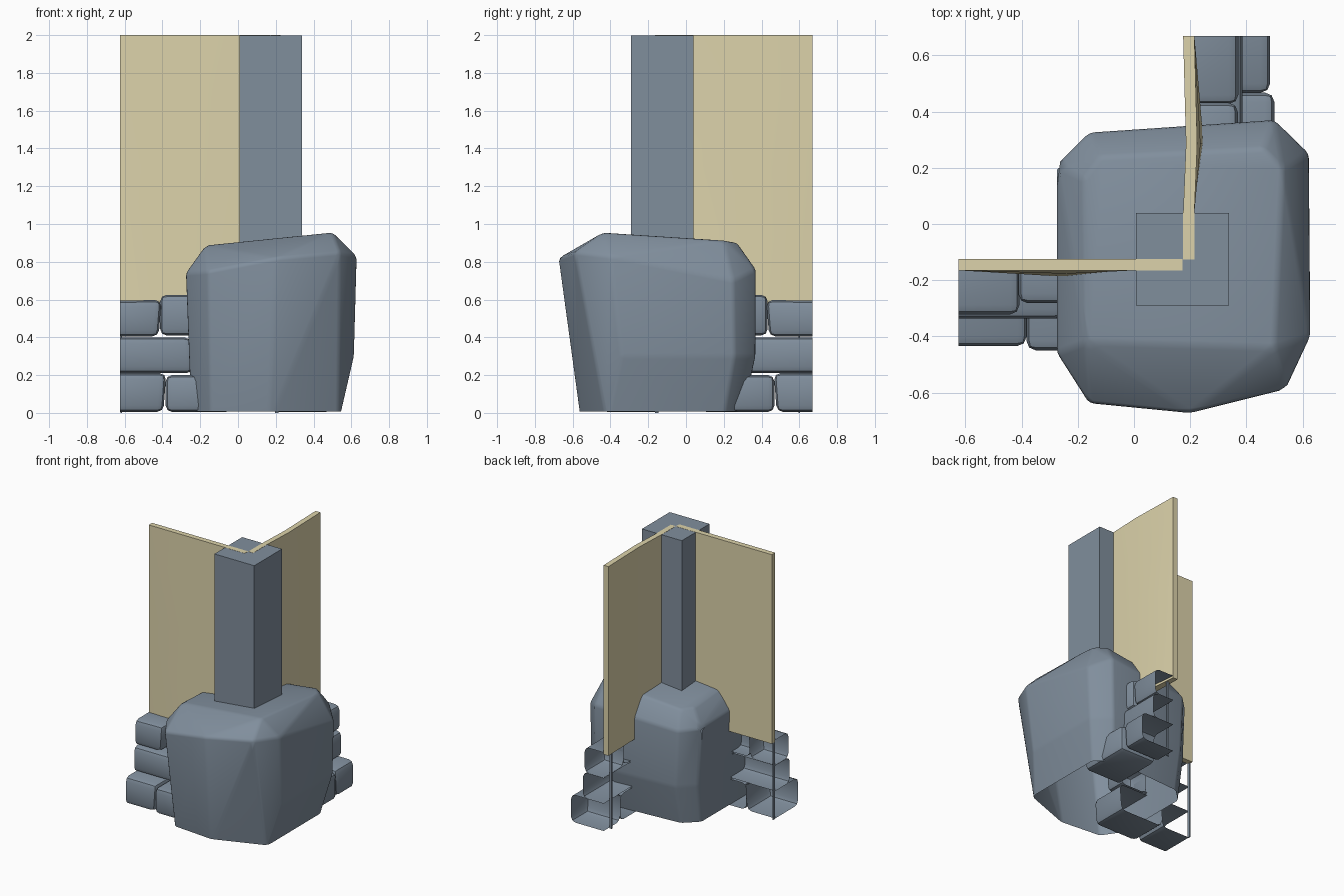
import bpy, bmesh
from mathutils import Matrix, Vector

if "Cube" in bpy.data.objects:
    bpy.data.objects.remove(bpy.data.objects["Cube"])


def material(name, rgb):
    m = bpy.data.materials.new(name)
    m.diffuse_color = (*rgb, 1)
    m.use_nodes = True
    m.node_tree.nodes["Principled BSDF"].inputs["Base Color"].default_value = m.diffuse_color
    return m


SLATE = material("slate_stone", (0.217, 0.272, 0.335))
PLASTER = material("tan_plaster", (0.72, 0.65, 0.405))

# Mirror across the corner diagonal: front wall -> right wall
MIRROR = Matrix(((0, -1, 0, 0.05), (-1, 0, 0, 0.045), (0, 0, 1, 0), (0, 0, 0, 1)))


def finish(bm, name, mat, mirrored=False, smooth=True):
    if mirrored:
        bm.transform(MIRROR)
        bmesh.ops.reverse_faces(bm, faces=bm.faces)
    me = bpy.data.meshes.new(name)
    bm.to_mesh(me)
    bm.free()
    me.materials.append(mat)
    ob = bpy.data.objects.new(name, me)
    bpy.context.collection.objects.link(ob)
    if smooth:
        bpy.ops.object.select_all(action='DESELECT')
        ob.select_set(True)
        bpy.context.view_layer.objects.active = ob
        bpy.ops.object.shade_smooth_by_angle(angle=0.6)
    return ob


def box(lo, hi):
    bm = bmesh.new()
    bmesh.ops.create_cube(bm, size=1)
    for v in bm.verts:
        v.co = Vector(lo[i] + (v.co[i] + 0.5) * (hi[i] - lo[i]) for i in range(3))
    return bm


def cut(bm, co, no):
    """Remove everything on the side the normal points to, leaving it open."""
    bmesh.ops.bisect_plane(bm, geom=bm.verts[:] + bm.edges[:] + bm.faces[:],
                           plane_co=co, plane_no=no, clear_outer=True)


def bevel(bm, width, segments=2):
    bmesh.ops.bevel(bm, geom=bm.edges[:], offset=width, offset_type='OFFSET',
                    segments=segments, profile=0.5, affect='EDGES', clamp_overlap=True)


# Corner post
finish(box((0.007, -0.29, 0.8), (0.338, 0.04, 1.999)), "corner_post", SLATE, smooth=False)


# Plaster wall panels, with a slight outward bulge
def panel(name, mirrored):
    xs, zs = (-0.625, -0.24, 0.005, 0.172), (0.58, 1.3, 2.0)
    bm = box((0, 0, 0), (1, 1, 1))
    for axis, vals in ((0, xs), (2, zs)):
        n = len(vals) - 1
        for i in range(1, n):
            no = Vector((0, 0, 0))
            no[axis] = 1
            bmesh.ops.bisect_plane(bm, geom=bm.verts[:] + bm.edges[:] + bm.faces[:],
                                   plane_co=no * (i / n), plane_no=no)
    for v in bm.verts:
        i, j = round(v.co.x * 3), round(v.co.z * 2)
        y = -0.125 if v.co.y > 0.5 else -0.165
        if i == 1 and mirrored:
            y -= 0.01
        if i == 1 and v.co.y < 0.5:
            y -= (0.023, 0.012, 0.0)[j]
        v.co = (xs[i], y, zs[j])
    finish(bm, name, PLASTER, mirrored)


# Footing stones: x0, x1, depth out from wall, z0, z1 (open at the back and outer end)
def stones(side, mirrored, split, top_split, top_depth):
    rows = [
        (-0.75, split, 0.27, 0.005, 0.21), (split + 0.012, -0.03, 0.285, 0.005, 0.20),
        (-0.75, -0.235, 0.172, 0.212, 0.40), (-0.245, -0.03, 0.16, 0.212, 0.39),
        (-0.75, top_split, 0.157, 0.405, 0.592),
        (top_split + 0.008, -0.03, top_depth, 0.41, 0.625),
    ]
    for k, (x0, x1, d, z0, z1) in enumerate(rows):
        bm = box((x0, -0.165 - d, z0), (x1, -0.05, z1))
        # slightly irregular block
        for v in bm.verts:
            if v.co.x > (x0 + x1) / 2 and v.co.z > (z0 + z1) / 2:
                v.co.x += 0.015 * (-1 if k == 2 else 1)
                v.co.z += 0.006 * (k == 4)
        bevel(bm, 0.034)
        cut(bm, (-0.625, 0, 0), (-1, 0, 0))
        cut(bm, (0, -0.165, 0), (0, 1, 0))
        finish(bm, f"{side}_footing_stone_{k + 1}", SLATE, mirrored)
    # Thin upright strip behind the stones
    x = -0.55 if mirrored else -0.615
    finish(box((x - 0.008, -0.165, 0.0), (x, -0.145, 0.6)), f"{side}_footing_strip",
           SLATE, mirrored, smooth=False)


for args in (("front", False, -0.395, -0.42, 0.117), ("right", True, -0.435, -0.395, 0.155)):
    panel(args[0] + "_wall_panel", args[1])
    stones(*args)

# Corner boulder: hull of a shoulder outline, two narrower rings and a sloped top
SHOULDER = [(-0.275, 0.21, 0.73), (-0.16, 0.325, 0.72), (0.5, 0.37, 0.76), (0.623, 0.25, 0.70),
            (0.628, -0.4, 0.83), (0.54, -0.59, 0.85), (0.2, -0.675, 0.82), (-0.16, -0.64, 0.75),
            (-0.275, -0.46, 0.74)]
RINGS = [(-0.06, -0.245, 0.535, -0.555, 0.29), (0.3, -0.25, 0.615, -0.595, 0.368)]
pts = list(SHOULDER) + [(0.54, -0.48, 0.3), (0.53, -0.42, -0.06)]
for z, x0, x1, y0, y1 in RINGS:
    for k, (x, y, _) in enumerate(SHOULDER):
        if k != 5:
            pts.append((x0 + (x + 0.275) / 0.905 * (x1 - x0),
                        y0 + (y + 0.675) / 1.045 * (y1 - y0), z))
for x, y in ((-0.17, -0.42), (0.5, -0.44), (0.53, 0.2), (0.46, 0.27), (-0.12, 0.24), (-0.18, 0.16)):
    pts.append((x, y, 0.887 + (x + 0.17) * 0.1 - (y + 0.42) * 0.07))
bm = bmesh.new()
for p in pts:
    bm.verts.new(p)
bmesh.ops.convex_hull(bm, input=bm.verts[:])
loose = [v for v in bm.verts if not v.link_faces]
bmesh.ops.delete(bm, geom=loose, context='VERTS')
bmesh.ops.dissolve_limit(bm, angle_limit=0.08, verts=bm.verts[:], edges=bm.edges[:])
bmesh.ops.recalc_face_normals(bm, faces=bm.faces[:])
bevel(bm, 0.016)
cut(bm, (0, 0, 0.008), (0, 0, -1))
finish(bm, "corner_boulder", SLATE)
